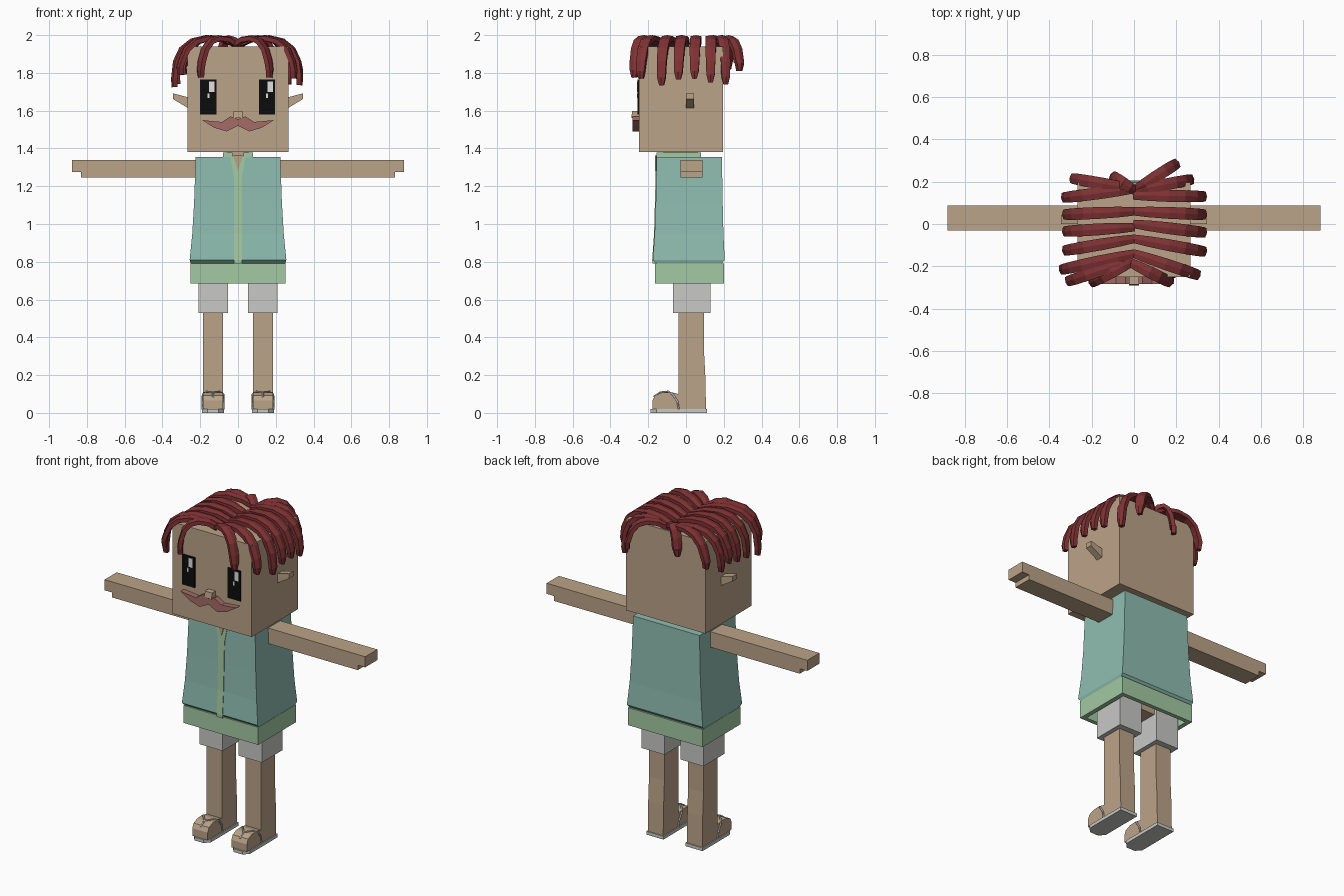
import bpy, bmesh
from mathutils import Vector

if "Cube" in bpy.data.objects:
    bpy.data.objects.remove(bpy.data.objects["Cube"])


def material(name, r, g, b):
    """Flat material from an 8-bit display colour, stored linear."""
    lin = [((c / 255 + 0.055) / 1.055) ** 2.4 for c in (r, g, b)] + [1]
    m = bpy.data.materials.new(name)
    m.use_nodes = True
    m.diffuse_color = lin
    m.node_tree.nodes["Principled BSDF"].inputs["Base Color"].default_value = lin
    return m


SKIN = material("skin", 187, 163, 136)
TEAL = material("teal vest", 143, 189, 176)
GREEN = material("light green shirt", 163, 201, 163)
GREY = material("light grey cloth", 200, 200, 198)
HAIR = material("dark red hair", 128, 50, 52)
PINK = material("dusty pink moustache", 165, 108, 102)
BLACK = material("black eye", 12, 12, 12)
WHITE = material("eye highlight", 225, 225, 225)


def bridge(name, rings, mat):
    """Join rings of equal length with quads and cap both ends."""
    bm = bmesh.new()
    loops = [[bm.verts.new(p) for p in ring] for ring in rings]
    n = len(loops[0])
    for a, b in zip(loops, loops[1:]):
        for i in range(n):
            j = (i + 1) % n
            bm.faces.new((a[i], a[j], b[j], b[i]))
    bm.faces.new(loops[0][::-1])
    bm.faces.new(loops[-1])
    bmesh.ops.recalc_face_normals(bm, faces=bm.faces)
    me = bpy.data.meshes.new(name)
    bm.to_mesh(me)
    bm.free()
    me.materials.append(mat)
    ob = bpy.data.objects.new(name, me)
    bpy.context.collection.objects.link(ob)
    return ob


def loft(name, rings, mat, cx=0):
    """Stack rectangles given as (z, half width, front y, back y)."""
    return bridge(name, [[(cx - w, y0, z), (cx + w, y0, z), (cx + w, y1, z), (cx - w, y1, z)]
                         for z, w, y0, y1 in rings], mat)


def prism(name, pts, axis, lo, hi, mat):
    """Extrude a 2D outline along the named axis."""
    place = {"x": lambda a, b, d: (d, a, b),
             "y": lambda a, b, d: (a, d, b),
             "z": lambda a, b, d: (a, b, d)}[axis]
    return bridge(name, [[place(a, b, d) for a, b in pts] for d in (lo, hi)], mat)


def rect(x0, x1, z0, z1):
    return [(x0, z0), (x1, z0), (x1, z1), (x0, z1)]


# Head, neck and nose
loft("head", [(1.38, 0.267, -0.25, 0.195), (1.94, 0.267, -0.25, 0.195)], SKIN)
loft("neck", [(1.28, 0.055, -0.12, 0.06), (1.39, 0.055, -0.12, 0.06)], SKIN)
loft("nose", [(1.56, 0.024, -0.29, -0.24), (1.597, 0.024, -0.285, -0.24)], SKIN)

# Moustache
half = [(0.04, 1.57), (0.085, 1.54), (0.19, 1.55), (0.127, 1.51), (0.06, 1.49)]
outline = [(0, 1.555)] + half + [(0, 1.52)] + [(-x, z) for x, z in half[::-1]]
prism("moustache", outline, "y", -0.284, -0.245, PINK)

# Eyes with square highlights
for side, x in (("right", -0.2), ("left", 0.11)):
    prism(side + "_eye", rect(x, x + 0.087, 1.58, 1.765), "y", -0.256, -0.248, BLACK)
    prism(side + "_eye_highlight", rect(x + 0.047, x + 0.075, 1.7, 1.755),
          "y", -0.259, -0.252, WHITE)
    prism(side + "_eye_glint", rect(x + 0.038, x + 0.048, 1.668, 1.692),
          "y", -0.259, -0.252, WHITE)

# Vest with flared hem, shirt placket, neckline and collar
loft("vest", [(0.79, 0.25, -0.155, 0.188), (0.81, 0.256, -0.176, 0.205),
              (0.95, 0.242, -0.166, 0.198), (1.12, 0.232, -0.16, 0.194),
              (1.355, 0.224, -0.155, 0.19)], TEAL)
loft("placket", [(0.79, 0.02, -0.178, -0.15), (0.81, 0.02, -0.179, -0.15),
                 (0.95, 0.02, -0.169, -0.15), (1.25, 0.021, -0.161, -0.14),
                 (1.36, 0.042, -0.158, -0.13)], GREEN)
prism("neckline", [(-0.025, 1.362), (0, 1.28), (0.025, 1.362)], "y", -0.163, -0.12, SKIN)
prism("collar", [(-0.08, -0.155), (-0.03, -0.155), (-0.055, -0.1), (-0.055, 0.055),
                 (0.055, 0.055), (0.055, -0.1), (0.03, -0.155), (0.08, -0.155),
                 (0.08, 0.08), (-0.08, 0.08)], "z", 1.34, 1.378, GREEN)

# Hollow shirt hem below the vest
loft("shirt_hem", [(0.78, 0.225, -0.14, 0.175), (0.685, 0.225, -0.14, 0.175),
                   (0.685, 0.252, -0.165, 0.2), (0.792, 0.252, -0.165, 0.2)], GREEN)
loft("hips", [(0.7, 0.12, -0.05, 0.11), (0.785, 0.12, -0.05, 0.11)], SKIN)

# Limbs, ears and sandals on both sides
for side, s in (("left", 1), ("right", -1)):
    arm = [(0.2, 1.245), (0.83, 1.245), (0.83, 1.275), (0.88, 1.275), (0.88, 1.34), (0.2, 1.34)]
    prism(side + "_arm", [(s * x, z) for x, z in arm], "y", -0.03, 0.087, SKIN)
    ear = [(0.25, 1.605), (0.345, 1.662), (0.345, 1.692), (0.25, 1.667)]
    prism(side + "_ear", [(s * x, z) for x, z in ear], "y", 0, 0.042, SKIN)

    cx = s * 0.132
    loft(side + "_shorts_leg", [(0.53, 0.078, -0.07, 0.13), (0.785, 0.078, -0.07, 0.13)], GREY, cx)
    loft(side + "_leg", [(0.02, 0.052, -0.04, 0.106), (0.2, 0.052, -0.04, 0.102),
                         (0.35, 0.052, -0.04, 0.094), (0.6, 0.052, -0.04, 0.094)], SKIN, cx)
    toe = [(-0.04, 0.02), (-0.178, 0.02), (-0.178, 0.065), (-0.165, 0.092),
           (-0.13, 0.107), (-0.08, 0.11), (-0.04, 0.1)]
    prism(side + "_foot", toe, "x", cx - 0.052, cx + 0.052, SKIN)
    sole = [(-0.058, 0.112), (-0.058, -0.155), (-0.03, -0.187),
            (0.03, -0.187), (0.058, -0.155), (0.058, 0.112)]
    prism(side + "_sole", [(cx + x, y) for x, y in sole], "z", 0, 0.02, GREY)

    # Thong strap: two arcs from the heel sides to the toe gap
    cu = bpy.data.curves.new(side + "_sandal_strap", "CURVE")
    cu.dimensions = "3D"
    cu.bevel_depth = 0.005
    cu.bevel_resolution = 1
    for t in (1, -1):
        path = [(0.055, -0.038, 0.018), (0.056, -0.045, 0.06), (0.055, -0.07, 0.098),
                (0.035, -0.095, 0.113), (0, -0.135, 0.109), (0, -0.172, 0.085)]
        sp = cu.splines.new("POLY")
        sp.points.add(len(path) - 1)
        for p, (x, y, z) in zip(sp.points, path):
            p.co = (cx + t * x, y, z, 1)
    cu.materials.append(GREY)
    ob = bpy.data.objects.new(cu.name, cu)
    bpy.context.collection.objects.link(ob)


# Hair locks: tapered strips that rise from the parting and droop at the tip
def lock(name, root, tip, tip_z):
    root, tip = Vector(root), Vector(tip)
    shape = [(0, 1.95, 0.02), (0.22, 1.977, 0.025), (0.5, 1.985, 0.028), (0.72, 1.968, 0.028),
             (0.88, 1.925, 0.027), (0.97, 1.86, 0.025), (1, tip_z + 0.04, 0.022), (0.99, tip_z, 0.012)]
    pts = [Vector((*root.lerp(tip, f), z)) for f, z, w in shape]
    flat = (tip - root).normalized()
    across = Vector((-flat.y, flat.x, 0))
    rings = []
    for i, p in enumerate(pts):
        along = (pts[min(i + 1, len(pts) - 1)] - pts[max(i - 1, 0)]).normalized()
        up = along.cross(across) * 0.015
        w = across * shape[i][2]
        rings.append([p - w - up, p + w - up, p + w + up * 0.6, p + up, p - w + up * 0.6])
    bridge(name, rings, HAIR)


locks = {
    "right": [((0, 0.165), (-0.29, 0.215), 1.79), ((0, 0.165), (-0.33, 0.125), 1.75),
              ((0, 0.06), (-0.325, 0.045), 1.77), ((0, -0.015), (-0.325, -0.035), 1.75),
              ((0, -0.07), (-0.325, -0.125), 1.74), ((0, -0.14), (-0.34, -0.215), 1.725),
              ((-0.01, -0.17), (-0.31, -0.27), 1.79), ((-0.01, -0.18), (-0.2, -0.275), 1.775),
              ((0, 0.16), (-0.1, 0.225), 1.82)],
    "left": [((0.01, 0.165), (0.2, 0.285), 1.81), ((0.01, 0.16), (0.27, 0.21), 1.74),
             ((0, 0.135), (0.33, 0.13), 1.75), ((0, 0.06), (0.33, 0.045), 1.77),
             ((0, 0), (0.33, -0.04), 1.765), ((0, -0.07), (0.33, -0.13), 1.735),
             ((0, -0.14), (0.3, -0.24), 1.77), ((-0.02, -0.18), (0.17, -0.275), 1.775)],
}
for side, rows in locks.items():
    for i, (root, tip, z) in enumerate(rows):
        lock(f"{side}_hair_lock_{i + 1}", root, tip, z)
